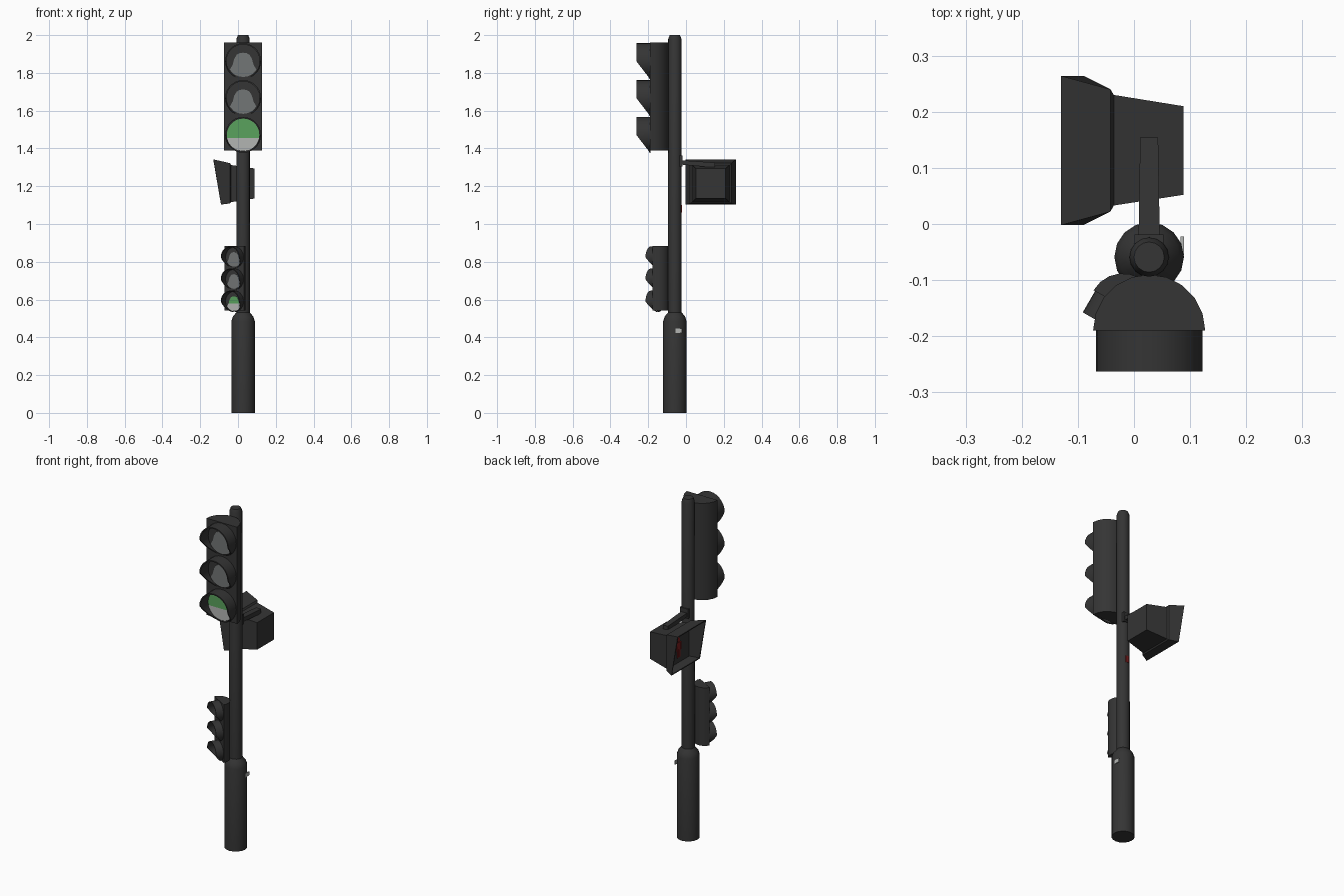
import bpy, bmesh, math
from mathutils import Matrix

if "Cube" in bpy.data.objects:
    bpy.data.objects.remove(bpy.data.objects["Cube"])


def material(name, rgb):
    m = bpy.data.materials.new(name)
    m.diffuse_color = (*rgb, 1)
    m.use_nodes = True
    m.node_tree.nodes["Principled BSDF"].inputs["Base Color"].default_value = m.diffuse_color
    return m


DARK = material("dark_metal", (0.035, 0.035, 0.035))
GREY = material("unlit_lens_grey", (0.17, 0.18, 0.18))
LIGHT = material("pale_grey", (0.45, 0.46, 0.45))
GREEN = material("lit_green", (0.10, 0.36, 0.11))
RED = material("dull_red", (0.20, 0.012, 0.012))


def loft(name, rings, mat, cyclic=False, smooth=True, matrix=None):
    """Skin a row of equal-sized rings; cap the ends unless cyclic."""
    bm = bmesh.new()
    vs = [[bm.verts.new(p) for p in r] for r in rings]
    n = len(vs[0])
    for i in range(len(vs) if cyclic else len(vs) - 1):
        a, b = vs[i], vs[(i + 1) % len(vs)]
        for j in range(n):
            k = (j + 1) % n
            bm.faces.new((a[j], a[k], b[k], b[j]))
    if not cyclic:
        bm.faces.new(vs[0])
        bm.faces.new(vs[-1])
    bmesh.ops.recalc_face_normals(bm, faces=bm.faces)
    me = bpy.data.meshes.new(name)
    bm.to_mesh(me)
    bm.free()
    me.materials.append(mat)
    ob = bpy.data.objects.new(name, me)
    bpy.context.collection.objects.link(ob)
    if matrix:
        ob.matrix_world = matrix
    if smooth:
        bpy.ops.object.select_all(action='DESELECT')
        ob.select_set(True)
        bpy.context.view_layer.objects.active = ob
        bpy.ops.object.shade_smooth_by_angle(angle=math.radians(30))
    return ob


def arc(r, a0, a1, n):
    """Points clockwise from the top, angles in degrees."""
    return [(r * math.sin(math.radians(a0 + (a1 - a0) * i / n)),
             r * math.cos(math.radians(a0 + (a1 - a0) * i / n))) for i in range(n + 1)]


def mirrored(half):
    return half + [(-x, z) for x, z in reversed(half) if x > 1e-5]


def box(name, x, y, z, mat):
    return loft(name, [[(x[0], y[0], h), (x[1], y[0], h), (x[1], y[1], h), (x[0], y[1], h)]
                       for h in z], mat, smooth=False)


# Pole with thick base, shoulder and chamfered cap
PX, PY = 0.027, -0.059
pole_profile = [(0.062, 0), (0.062, 0.485), (0.054, 0.51), (0.036, 0.532),
                (0.035, 1.98), (0.027, 2.0)]
loft("pole", [[(PX + r * math.cos(math.tau * i / 16), PY + r * math.sin(math.tau * i / 16), z)
               for i in range(16)] for r, z in pole_profile], DARK)

# Lens outlines: hooded bell or full circle, each split into upper and lower
BELL_UP = [(0, .045), (.018, .043), (.034, .034), (.047, .012), (.055, -.018)]
BELL_LOW = [(.055, -.018), (.070, -.045), (.050, -.068), (.025, -.080), (0, -.084)]
SPLIT = math.degrees(math.acos(-0.018 / 0.086))
DISC_UP = arc(0.086, 0, SPLIT, 10)
DISC_LOW = arc(0.086, SPLIT, 180, 8)


def signal(name, loc, turn, scale, green_up, green_low):
    m = Matrix.Translation(loc) @ Matrix.Rotation(math.radians(turn), 4, 'Z') @ Matrix.Scale(scale, 4)

    # Half-round housing, origin at the middle of the front face
    back = arc(0.1, -90, 90, 10)
    loft(name + "_housing", [[(x, y, z) for x, y in back] for z in (-0.285, 0.285)], DARK, matrix=m)

    def plate(part, half, mat, dz):
        pts = mirrored(half)
        loft(part, [[(x, y, z + dz) for x, z in pts] for y in (0.002, -0.004)],
             mat, smooth=False, matrix=m)

    for label, dz in (("top", 0.187), ("middle", -0.008), ("bottom", -0.203)):
        # Cutaway visor: full length above the centre, sweeping back below
        rings = []
        for i in range(28):
            a = math.tau * i / 28
            s, c = math.sin(a), math.cos(a)
            f = -max(0.004, 0.073 * min(1, 1 + c))
            rings.append([(r * s, y, r * c + dz) for r, y in
                          ((.095, .002), (.095, f), (.088, f), (.088, .002))])
        loft(f"{name}_{label}_visor", rings, DARK, cyclic=True, matrix=m)
        # Lens plates
        if label == "bottom":
            plate(name + "_green_lens", green_up, GREEN, dz)
            plate(name + "_green_lens_lower", green_low, LIGHT, dz)
        else:
            plate(f"{name}_{label}_lens", BELL_UP + BELL_LOW[1:], GREY, dz)


signal("main_signal", (0.027, -0.19, 1.675), 0, 1.0, DISC_UP, DISC_LOW)
signal("low_signal", (-0.02, -0.148, 0.712), -30, 0.6, BELL_UP, BELL_LOW)


# Pedestrian signal facing -x: tapered body running into a flared hood
def rect(x_top, x_bot, y0, y1, z0, z1):
    return [(x_bot, y0, z0), (x_bot, y1, z0), (x_top, y1, z1), (x_top, y0, z1)]


loft("crossing_signal", [
    rect(.088, .088, .052, .210, 1.135, 1.294),
    rect(-.036, -.036, .033, .230, 1.116, 1.312),
    rect(-.042, -.042, .022, .240, 1.109, 1.322),
    rect(-.130, -.090, -.002, .264, 1.103, 1.342),
    rect(-.130, -.090, .004, .258, 1.109, 1.336),
    rect(-.042, -.042, .030, .232, 1.117, 1.314),
], DARK, smooth=False)

# Red standing figure on the screen
CY = 0.131
SX = (-0.045, -0.041)
box("figure_body", SX, (CY - .017, CY + .017), (1.195, 1.237), RED)
for side, s in (("left", 1), ("right", -1)):
    box(f"figure_{side}_leg", SX, sorted((CY + s * .003, CY + s * .014)), (1.148, 1.195), RED)
    box(f"figure_{side}_arm", SX, sorted((CY + s * .020, CY + s * .027)), (1.190, 1.235), RED)
loft("figure_head", [[(x, CY + y, 1.252 + z) for y, z in arc(0.012, 0, 330, 11)] for x in SX],
     RED, smooth=False)

# Bracket arm and clamp holding the crossing signal
loft("bracket_arm", [
    [(.008, -.03, 1.315), (.046, -.03, 1.315), (.046, -.03, 1.338), (.008, -.03, 1.338)],
    [(.011, .154, 1.298), (.043, .154, 1.298), (.043, .154, 1.325), (.011, .154, 1.325)],
], DARK, smooth=False)
box("bracket_clamp", (.001, .053), (-.045, -.019), (1.305, 1.362), DARK)

# Small stickers on the pole
box("base_sticker", (.083, .0892), (-.056, -.022), (.424, .446), LIGHT)
box("red_sticker", (.015, .037), (-.027, -.0225), (1.06, 1.10), RED)
